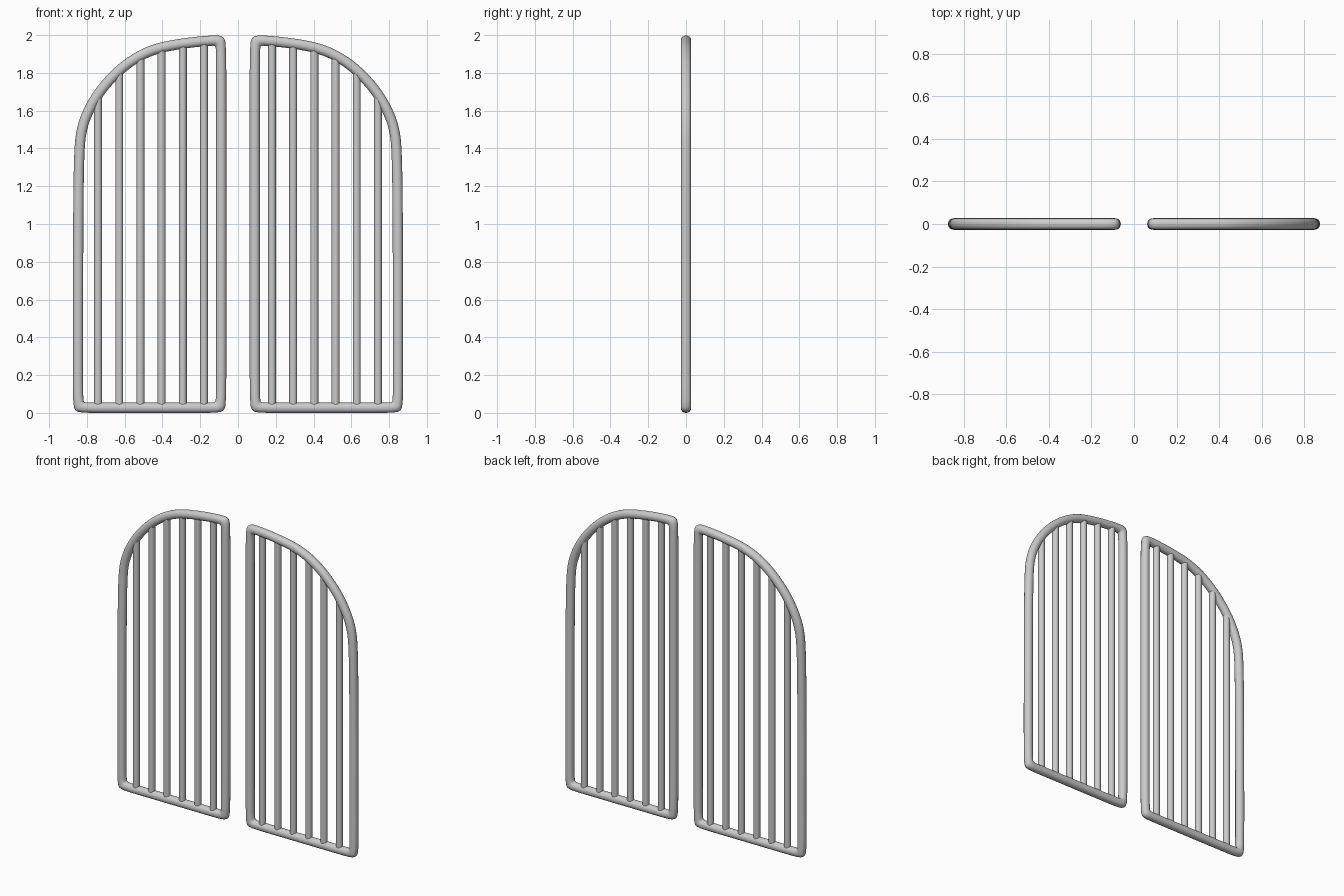
import bpy, bmesh, math
from mathutils import Vector

if "Cube" in bpy.data.objects:
    bpy.data.objects.remove(bpy.data.objects["Cube"])

H = 0.0295          # half size of the frame cage, rounds to a 0.027 radius tube
D = 0.055           # distance of support rings from each corner
BAR_R = 0.021
XI, XO, ZB, ZT = 0.089, 0.847, 0.027, 1.973

# Arch centreline, from the outer post up to the inner top corner
ARCH = [(XO, 1.35), (0.832, 1.487), (0.807, 1.57), (0.757, 1.668), (0.687, 1.759),
        (0.595, 1.846), (0.498, 1.904), (0.406, 1.938), (0.25, 1.962)]


def finish(bm, name):
    bmesh.ops.recalc_face_normals(bm, faces=bm.faces)
    for f in bm.faces:
        f.smooth = True
    me = bpy.data.meshes.new(name)
    bm.to_mesh(me)
    bm.free()
    ob = bpy.data.objects.new(name, me)
    bpy.context.collection.objects.link(ob)
    return ob


def mirror(ob):
    m = ob.modifiers.new("Mirror", 'MIRROR')
    m.use_axis[0] = True
    m.use_mirror_merge = False


def arch_height(x):
    pts = ARCH + [(XI, ZT)]
    for (xa, za), (xb, zb) in zip(pts, pts[1:]):
        if xb <= x <= xa:
            return za + (zb - za) * (xa - x) / (xa - xb)
    return ZT


# Gate frame: square cage swept with mitred corners, then subdivided
path = [(XI, ZB + D), (XI, ZB), (XI + D, ZB), (XO - D, ZB), (XO, ZB), (XO, ZB + D)]
path += ARCH + [(XI + D, ZT - 0.002), (XI, ZT), (XI, ZT - D)]
path = [Vector(p) for p in path]
bm = bmesh.new()
rings = []
n = len(path)
for i, p in enumerate(path):
    a = (p - path[i - 1]).normalized()
    b = (path[(i + 1) % n] - p).normalized()
    na, nb = Vector((a.y, -a.x)), Vector((b.y, -b.x))
    m = (na + nb).normalized()
    m *= H / m.dot(na)
    ring = []
    for s, y in ((1, -H), (1, H), (-1, H), (-1, -H)):
        q = p + m * s
        ring.append(bm.verts.new((q.x, y, q.y)))
    rings.append(ring)
for i in range(n):
    r, t = rings[i], rings[(i + 1) % n]
    for k in range(4):
        j = (k + 1) % 4
        bm.faces.new((r[k], r[j], t[j], t[k]))
frame = finish(bm, "gate_frame")
sub = frame.modifiers.new("Subsurf", 'SUBSURF')
sub.levels = sub.render_levels = 2
mirror(frame)

# Vertical bars, each ending inside the arch
for i in range(6):
    x = 0.18 + i * 0.1122
    z0, z1 = ZB, arch_height(x)
    bm = bmesh.new()
    bmesh.ops.create_cone(bm, cap_ends=False, segments=16, radius1=BAR_R,
                          radius2=BAR_R, depth=z1 - z0)
    bmesh.ops.translate(bm, verts=bm.verts, vec=(x, 0, (z0 + z1) / 2))
    mirror(finish(bm, f"vertical_bar_{i + 1}"))
